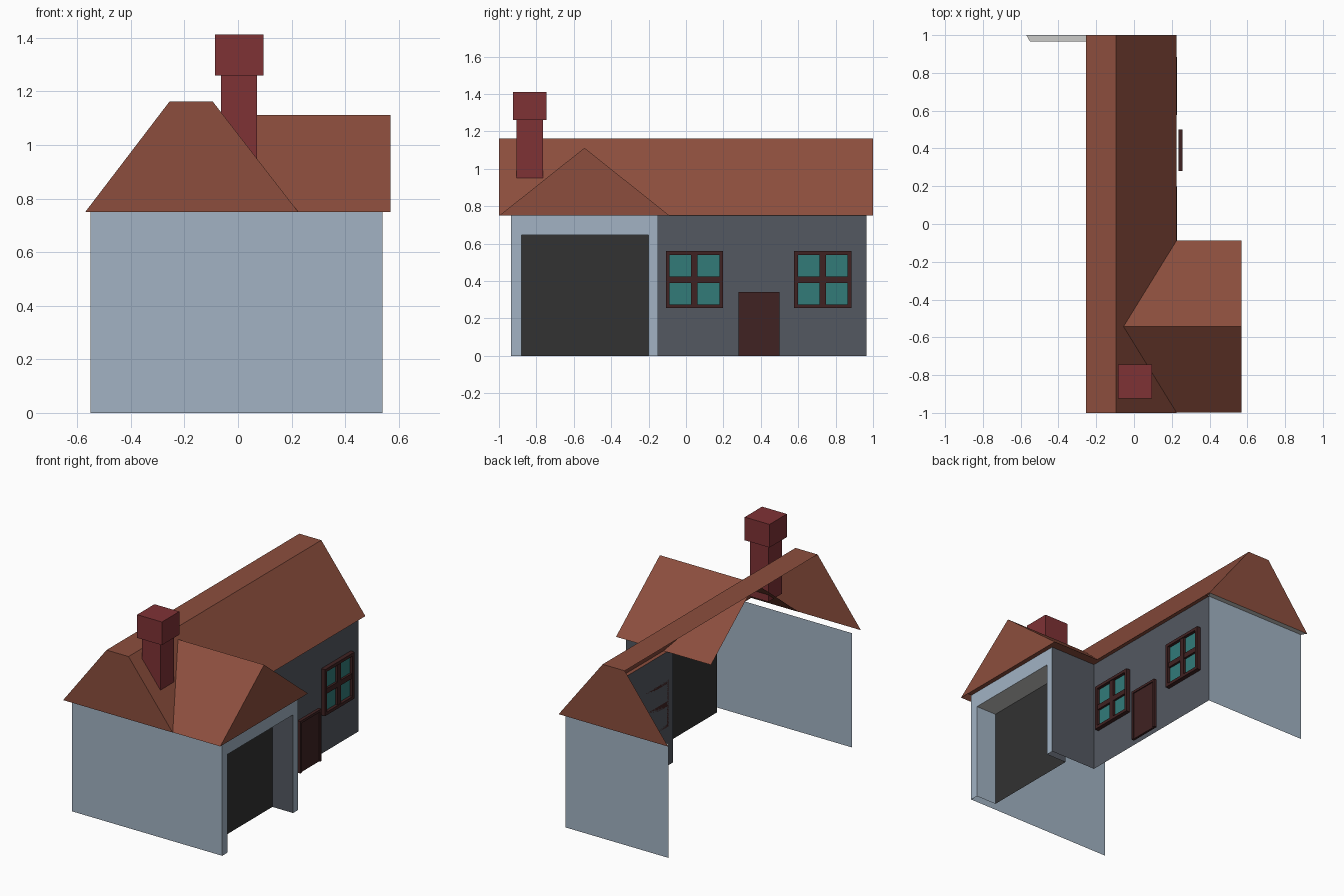
import bpy

cube = bpy.data.objects.get("Cube")
if cube:
    bpy.data.objects.remove(cube, do_unlink=True)


def material(name, rgb):
    m = bpy.data.materials.new(name)
    m.use_nodes = True
    color = (*rgb, 1)
    m.diffuse_color = color
    bsdf = m.node_tree.nodes["Principled BSDF"]
    bsdf.inputs["Base Color"].default_value = color
    bsdf.inputs["Roughness"].default_value = 0.9
    return m


PALE = material("pale_blue_wall", (0.36, 0.45, 0.55))
SLATE = material("slate_wall", (0.087, 0.098, 0.119))
TILE = material("brown_roof", (0.262, 0.076, 0.047))
BRICK = material("red_brick", (0.212, 0.032, 0.036))
DARK = material("dark_panel", (0.032, 0.032, 0.032))
WOOD = material("dark_wood", (0.05, 0.016, 0.016))
GLASS = material("teal_glass", (0.032, 0.198, 0.191))
GREY = material("grey_soffit", (0.6, 0.6, 0.58))


def mesh(name, verts, faces, mat):
    data = bpy.data.meshes.new(name)
    data.from_pydata(verts, [], faces)
    data.materials.append(mat)
    obj = bpy.data.objects.new(name, data)
    bpy.context.collection.objects.link(obj)
    return obj


def sheet(name, mat, *points):
    """A single flat polygon."""
    return mesh(name, points, [tuple(range(len(points)))], mat)


def wall_x(name, mat, x, y0, y1, z0, z1, face=1):
    """Upright rectangle at constant x, facing +x or -x."""
    pts = [(x, y0, z0), (x, y1, z0), (x, y1, z1), (x, y0, z1)]
    return sheet(name, mat, *pts[::face])


def wall_y(name, mat, y, x0, x1, z0, z1, face=-1):
    """Upright rectangle at constant y, facing -y or +y."""
    pts = [(x0, y, z0), (x1, y, z0), (x1, y, z1), (x0, y, z1)]
    return sheet(name, mat, *pts[::-face])


def floor_z(name, mat, z, x0, x1, y0, y1):
    """Level rectangle facing down."""
    return sheet(name, mat, (x0, y0, z), (x0, y1, z), (x1, y1, z), (x1, y0, z))


def box(name, mat, x0, x1, y0, y1, z0, z1):
    verts = [(x, y, z) for z in (z0, z1) for y in (y0, y1) for x in (x0, x1)]
    faces = [(0, 2, 3, 1), (4, 5, 7, 6), (0, 1, 5, 4),
             (2, 6, 7, 3), (0, 4, 6, 2), (1, 3, 7, 5)]
    return mesh(name, verts, faces, mat)


# Main dimensions
EAVE, RIDGE, WING_RIDGE = 0.75, 1.163, 1.112
LEFT, HOUSE, WING = -0.55, 0.20, 0.54
FRONT, INNER, BACK = -0.935, -0.15, 0.965

# Outer walls
wall_y("front_wall", PALE, FRONT, LEFT, WING, 0, EAVE)
wall_y("back_wall", PALE, BACK, LEFT, HOUSE, 0, EAVE, 1)
wall_x("house_side_wall", SLATE, HOUSE, INNER, BACK, 0, EAVE)
wall_y("wing_side_wall", SLATE, INNER, HOUSE, WING, 0, EAVE, 1)

# Garage face around its opening, and the recess behind it
G0, G1, GTOP, GX = -0.88, -0.20, 0.645, 0.39
wall_x("garage_jamb_front", PALE, WING, FRONT, G0, 0, EAVE)
wall_x("garage_jamb_back", PALE, WING, G1, INNER, 0, EAVE)
wall_x("garage_lintel", PALE, WING, G0, G1, GTOP, EAVE)
wall_y("recess_side_front", PALE, G0, GX, WING, 0, GTOP, 1)
wall_y("recess_side_back", SLATE, G1, GX, WING, 0, GTOP)
floor_z("recess_ceiling", GREY, GTOP, GX, WING, G0, G1)
wall_x("garage_door", DARK, GX, G0, G1, 0, GTOP)

# Main roof: flat top, one long slope and two upright gables
TOP0, TOP1, EDGE0, EDGE1 = -0.255, -0.095, -0.57, 0.225
sheet("roof_flat_top", TILE, (TOP0, -1, RIDGE), (TOP1, -1, RIDGE),
      (TOP1, 1, RIDGE), (TOP0, 1, RIDGE))
sheet("roof_long_slope", TILE, (EDGE1, -1, EAVE), (EDGE1, 1, EAVE),
      (TOP1, 1, RIDGE), (TOP1, -1, RIDGE))
for name, y, step in (("front_gable", -1, 1), ("back_gable", 1, -1)):
    outline = [(EDGE0, y, EAVE), (EDGE1, y, EAVE),
               (TOP1, y, RIDGE), (TOP0, y, RIDGE)]
    sheet(name, TILE, *outline[::step])

# Wing roof: two slopes running into the main roof, and a gable
WX0, WX1, WY0, WY1, WMID = -0.12, 0.57, -0.998, -0.088, -0.543
for name, y, step in (("wing_slope_front", WY0, 1), ("wing_slope_back", WY1, -1)):
    outline = [(WX0, y, EAVE), (WX1, y, EAVE),
               (WX1, WMID, WING_RIDGE), (WX0, WMID, WING_RIDGE)]
    sheet(name, TILE, *outline[::step])
sheet("wing_gable", TILE, (WX1, WY0, EAVE), (WX1, WY1, EAVE),
      (WX1, WMID, WING_RIDGE))

# Undersides of the eaves
sheet("back_soffit", GREY, (LEFT, BACK, EAVE), (EDGE0, 1, EAVE),
      (EDGE1, 1, EAVE), (HOUSE, BACK, EAVE))
floor_z("house_soffit", TILE, EAVE, HOUSE, EDGE1, WY1, BACK)
floor_z("wing_side_soffit", TILE, EAVE, HOUSE, WX1, INNER, WY1)
floor_z("wing_end_soffit", TILE, EAVE, WING, WX1, FRONT, INNER)

# Chimney
box("chimney_shaft", BRICK, -0.063, 0.07, -0.905, -0.765, 0.89, 1.26)
box("chimney_cap", BRICK, -0.085, 0.095, -0.925, -0.745, 1.26, 1.412)


# Windows: glass, outer frame and crossed bars
def window(name, y0, y1, z0, z1):
    x0, x1, rim, bar = HOUSE, 0.228, 0.02, 0.017
    ym, zm = (y0 + y1) / 2, (z0 + z1) / 2
    wall_x(name + "_glass", GLASS, x0 + 0.008, y0, y1, z0, z1)
    box(name + "_rim_left", WOOD, x0, x1, y0, y0 + rim, z0, z1)
    box(name + "_rim_right", WOOD, x0, x1, y1 - rim, y1, z0, z1)
    box(name + "_sill", WOOD, x0, x1, y0 + rim, y1 - rim, z0, z0 + rim)
    box(name + "_head", WOOD, x0, x1, y0 + rim, y1 - rim, z1 - rim, z1)
    box(name + "_upright_bar", WOOD, x0, x1 - 0.005,
        ym - bar, ym + bar, z0 + rim, z1 - rim)
    box(name + "_cross_bar", WOOD, x0, x1 - 0.006,
        y0 + rim, y1 - rim, zm - bar, zm + bar)


window("near_window", -0.108, 0.198, 0.255, 0.56)
window("far_window", 0.578, 0.884, 0.255, 0.56)

# House door: leaf inside a raised frame
D0, D1, DTOP, RIM = 0.28, 0.5, 0.342, 0.016
box("door_leaf", WOOD, 0.235, 0.25, D0 + RIM, D1 - RIM, 0, DTOP - RIM)
box("door_post_left", WOOD, 0.235, 0.257, D0, D0 + RIM, 0, DTOP)
box("door_post_right", WOOD, 0.235, 0.257, D1 - RIM, D1, 0, DTOP)
box("door_head", WOOD, 0.235, 0.257, D0 + RIM, D1 - RIM, DTOP - RIM, DTOP)
